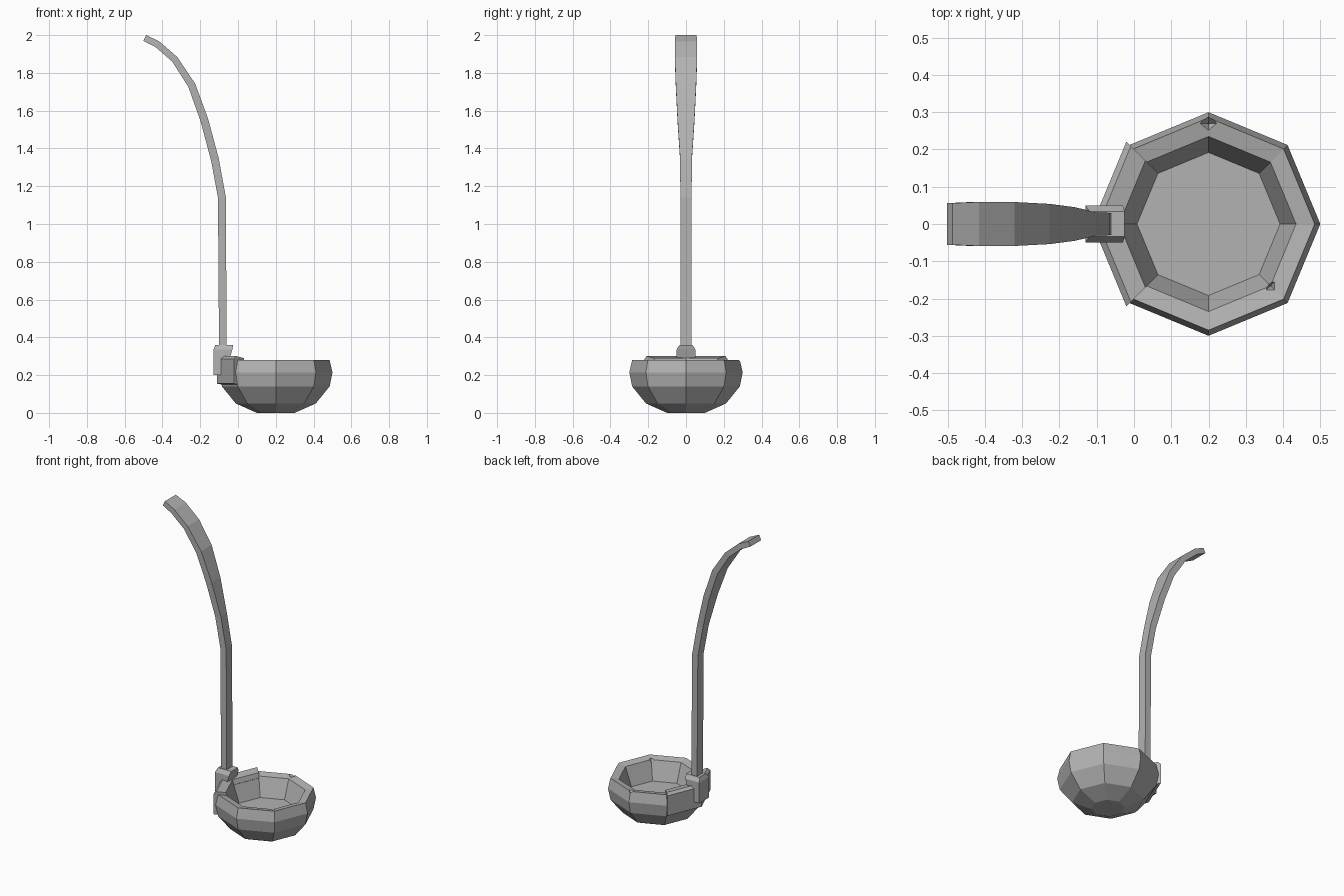
import bpy, bmesh, math
from mathutils import Vector

cube = bpy.data.objects.get("Cube")
if cube:
    bpy.data.objects.remove(cube)

metal = bpy.data.materials.new("grey metal")
metal.use_nodes = True
GREY = (0.45, 0.45, 0.45, 1)
metal.diffuse_color = GREY
metal.node_tree.nodes["Principled BSDF"].inputs["Base Color"].default_value = GREY

BOWL_X = 0.2


def finish(name, bm):
    bmesh.ops.recalc_face_normals(bm, faces=bm.faces)
    mesh = bpy.data.meshes.new(name)
    bm.to_mesh(mesh)
    bm.free()
    mesh.materials.append(metal)
    obj = bpy.data.objects.new(name, mesh)
    bpy.context.collection.objects.link(obj)
    return obj


def ring_at(radius, z, angles):
    return [Vector((BOWL_X + radius * math.cos(a), radius * math.sin(a), z)) for a in angles]


def loft(name, rings):
    """Join closed rings of points into a capped solid."""
    bm = bmesh.new()
    rows = [[bm.verts.new(p) for p in ring] for ring in rings]
    n = len(rows[0])
    for low, high in zip(rows, rows[1:]):
        for i in range(n):
            j = (i + 1) % n
            bm.faces.new((low[i], low[j], high[j], high[i]))
    bm.faces.new(rows[0])
    bm.faces.new(rows[-1])
    return finish(name, bm)


# Bowl: octagonal outer shell, sloping rim and inner wall
octagon = [i * math.tau / 8 for i in range(8)]
bowl_profile = [(0.1, 0.0), (0.212, 0.05), (0.285, 0.14), (0.3, 0.215),
                (0.285, 0.28), (0.235, 0.27), (0.192, 0.15)]
bowl = loft("bowl", [ring_at(r, z, octagon) for r, z in bowl_profile])

# Small chips in the rim
for number, (angle, radius, size) in enumerate([(90, 0.27, 0.035), (315, 0.235, 0.03)]):
    bm = bmesh.new()
    bmesh.ops.create_cone(bm, segments=4, radius1=0.002, radius2=size, depth=0.05)
    cutter = finish(f"rim_chip_cutter_{number + 1}", bm)
    a = math.radians(angle)
    cutter.location = (BOWL_X + radius * math.cos(a), radius * math.sin(a), 0.273)
    cutter.rotation_euler.z = a
    cutter.hide_render = True
    cutter.hide_set(True)
    cut = bowl.modifiers.new("rim chip", "BOOLEAN")
    cut.operation = "DIFFERENCE"
    cut.solver = "EXACT"
    cut.object = cutter

# Clasp wrapped over the two bowl sides nearest the handle
clasp_profile = [(0.285, 0.15), (0.312, 0.155), (0.312, 0.285),
                 (0.295, 0.3), (0.24, 0.29), (0.23, 0.26)]
clasp_angles = [math.radians(d) for d in (135, 180, 225)]
loft("rim_clasp", [[ring_at(r, z, [a])[0] for r, z in clasp_profile] for a in clasp_angles])


# Socket block, narrowing at both ends
def rectangle(z, x0, x1, half, tilt=0):
    return [Vector((x0, -half, z)), Vector((x1, -half, z + tilt)),
            Vector((x1, half, z + tilt)), Vector((x0, half, z))]


loft("handle_socket", [rectangle(0.2, -0.13, -0.07, 0.05),
                       rectangle(0.335, -0.13, -0.03, 0.05),
                       rectangle(0.36, -0.12, -0.025, 0.034)])

# Handle: square stem curving over into a broad flat grip
# (x, z, half width, half thickness)
path = [(-0.08, 0.28, 0.03, 0.02), (-0.085, 1.14, 0.03, 0.021),
        (-0.122, 1.34, 0.031, 0.021), (-0.178, 1.55, 0.045, 0.021),
        (-0.245, 1.735, 0.054, 0.02), (-0.335, 1.872, 0.059, 0.018),
        (-0.427, 1.952, 0.059, 0.018), (-0.494, 1.985, 0.056, 0.017)]
sections = []
for i, (x, z, half, thick) in enumerate(path):
    before, after = path[max(i - 1, 0)], path[min(i + 1, len(path) - 1)]
    along = Vector((after[0] - before[0], 0, after[1] - before[1])).normalized()
    across = Vector((along.z, 0, -along.x)) * thick
    centre, side = Vector((x, 0, z)), Vector((0, half, 0))
    sections.append([centre - across - side, centre + across - side,
                     centre + across + side, centre - across + side])
loft("handle", sections)
